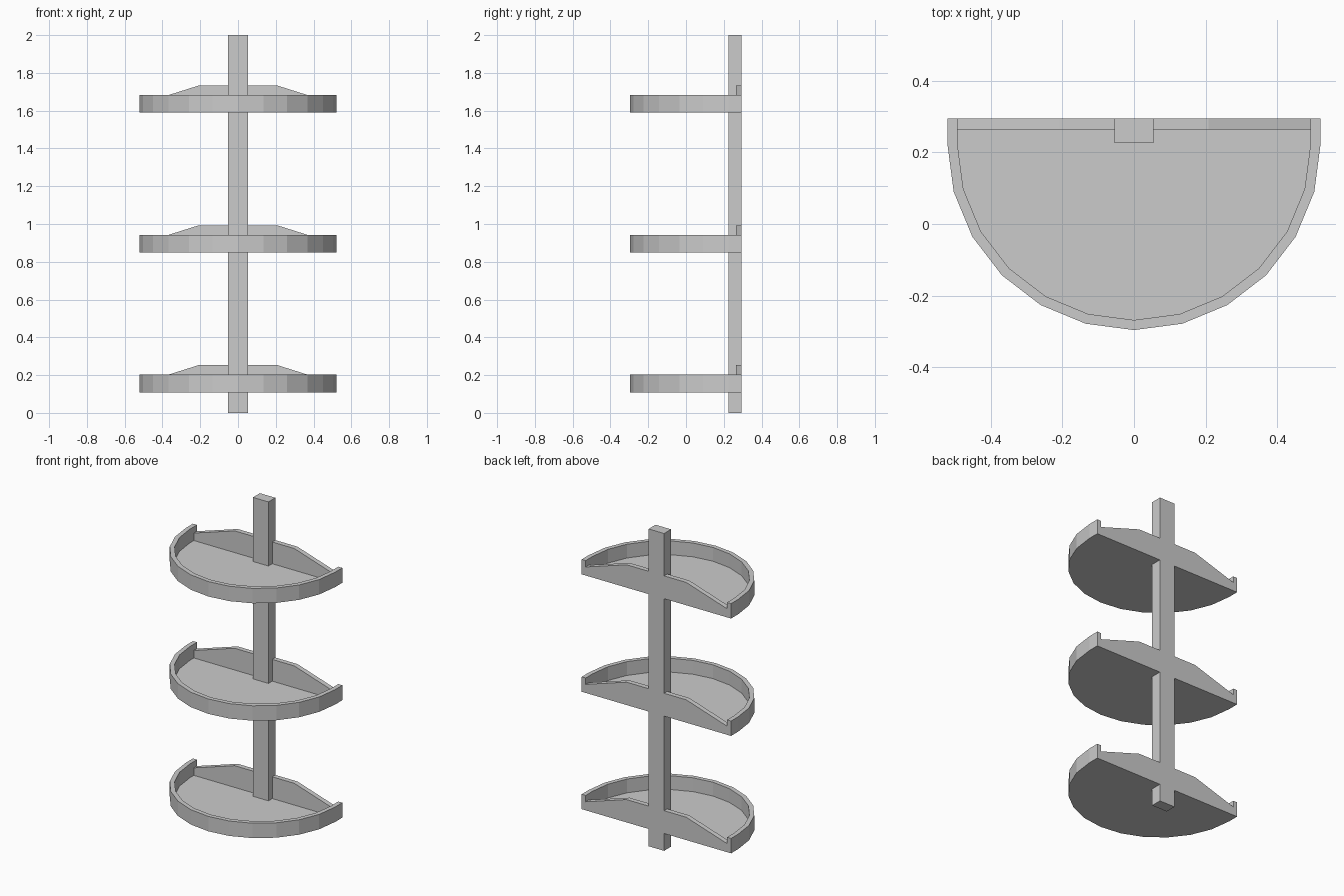
import bpy, bmesh
from math import cos, sin, pi
from mathutils import Vector

if "Cube" in bpy.data.objects:
    bpy.data.objects.remove(bpy.data.objects["Cube"])

BACK, BOARD_Y, CY = 0.295, 0.264, 0.225     # back plane, board front, arc centre
R_OUT, R_IN = 0.521, 0.493
HALF_POST = 0.054
RIM_H, FLOOR_T = 0.094, 0.007


def prism(name, outline, direction):
    """Extrude a closed 3D outline along a direction into a solid."""
    bm = bmesh.new()
    face = bm.faces.new([bm.verts.new(p) for p in outline])
    new = bmesh.ops.extrude_face_region(bm, geom=[face])["geom"]
    bmesh.ops.translate(bm, vec=Vector(direction),
                        verts=[v for v in new if isinstance(v, bmesh.types.BMVert)])
    bmesh.ops.recalc_face_normals(bm, faces=bm.faces)
    mesh = bpy.data.meshes.new(name)
    bm.to_mesh(mesh)
    bm.free()
    return mesh


def place(name, mesh, z=0.0):
    ob = bpy.data.objects.new(name, mesh)
    ob.location.z = z
    bpy.context.collection.objects.link(ob)
    return ob


def half_round(r, back):
    """Half circle in 15 degree steps with short straight ends at the back."""
    arc = [(-r * cos(pi * i / 12), CY - r * sin(pi * i / 12), 0) for i in range(13)]
    return [(-r, back, 0)] + arc + [(r, back, 0)]


# Upright post
post = [(-HALF_POST, 0.226, 0), (HALF_POST, 0.226, 0),
        (HALF_POST, BACK, 0), (-HALF_POST, BACK, 0)]
place("post", prism("post", post, (0, 0, 2)))

# Shelf parts, shared by all three shelves
floor = prism("shelf_floor", half_round(R_IN, BOARD_Y), (0, 0, FLOOR_T))
rim = prism("shelf_rim", half_round(R_OUT, BACK) + half_round(R_IN, BACK)[::-1],
            (0, 0, RIM_H))
profile = [(HALF_POST, 0), (R_IN, 0), (R_IN, 0.054), (0.208, 0.144), (HALF_POST, 0.144)]
board = prism("back_board", [(x, BOARD_Y, z) for x, z in profile],
              (0, BACK - BOARD_Y, 0))

for level, z in zip(("lower", "middle", "upper"), (0.109, 0.849, 1.589)):
    place(level + "_shelf_floor", floor, z)
    place(level + "_shelf_rim", rim, z)
    # Sloped back board on both sides of the post
    ob = place(level + "_back_board", board, z)
    ob.modifiers.new("Mirror", 'MIRROR').use_mirror_merge = False
